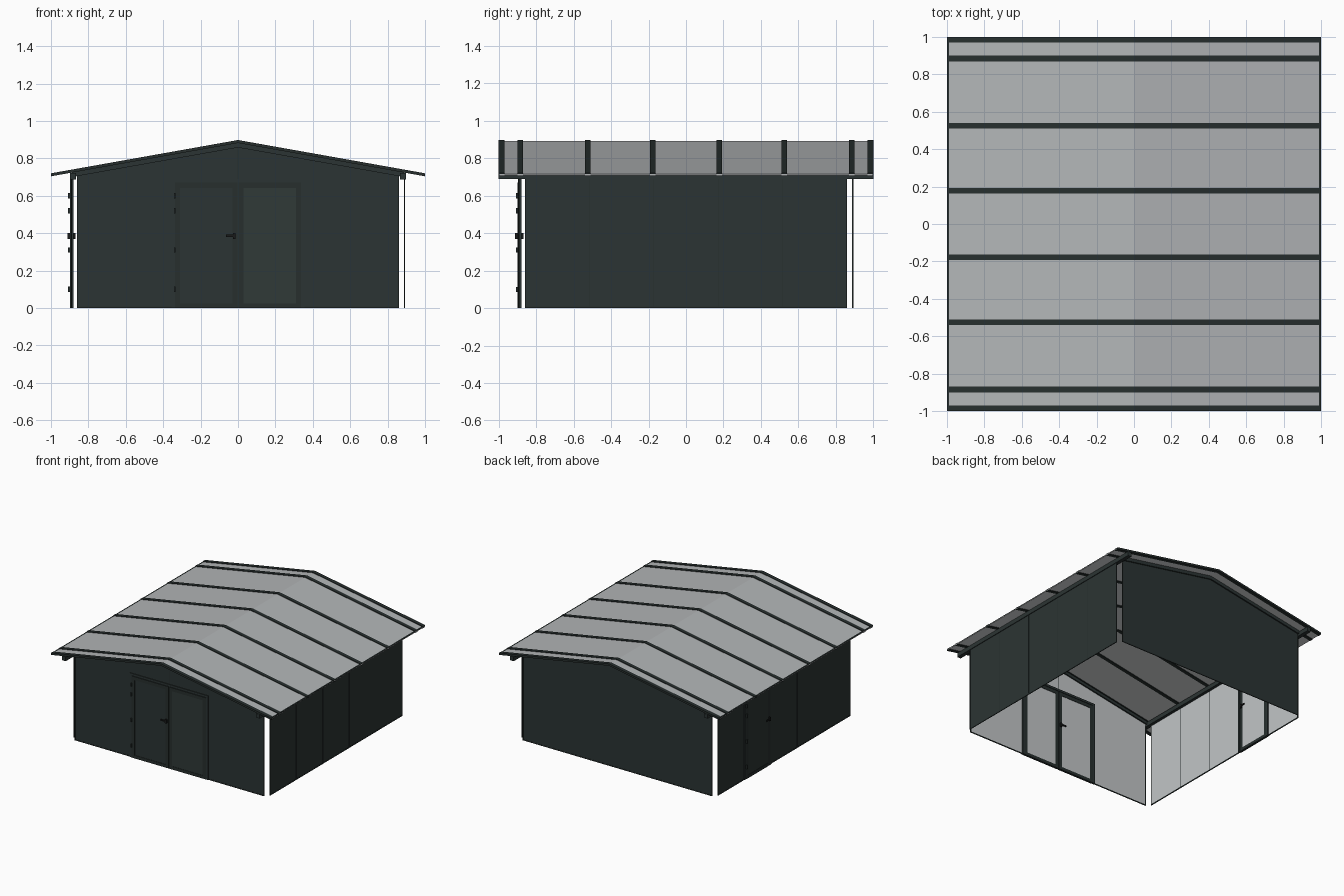
import bpy, bmesh
from math import radians
from mathutils import Matrix

cube = bpy.data.objects.get("Cube")
if cube:
    bpy.data.objects.remove(cube, do_unlink=True)


def material(name, r, g, b):
    m = bpy.data.materials.new(name)
    m.use_nodes = True
    m.diffuse_color = (r, g, b, 1)
    m.node_tree.nodes["Principled BSDF"].inputs["Base Color"].default_value = (r, g, b, 1)
    return m


WALL = material("wall dark green", .024, .034, .033)
TRIM = material("trim deep green", .02, .028, .027)
PANE = material("pane green grey", .029, .041, .039)
METAL = material("hardware black", .009, .01, .01)
INSIDE = material("interior light grey", .54, .56, .57)
ROOF = material("roof light grey", .45, .465, .475)
ROOF_IN = material("roof underside pale", .7, .72, .73)

WALL_AT = -.89      # local wall plane, turned about z for each side
HALF = .86          # half length of every wall
EAVE = .69
SLOPE = .178


def prisms(name, outlines, y0, y1, mats, angle=0, inner=None):
    """Extrude x-z outlines from y0 to y1; faces along `inner` take the second material."""
    bm = bmesh.new()
    for pts in outlines:
        near = [bm.verts.new((x, y0, z)) for x, z in pts]
        far = [bm.verts.new((x, y1, z)) for x, z in pts]
        bm.faces.new(near)
        bm.faces.new(far[::-1])
        for i in range(len(pts)):
            j = (i + 1) % len(pts)
            bm.faces.new((near[j], near[i], far[i], far[j]))
    bmesh.ops.recalc_face_normals(bm, faces=bm.faces)
    bm.normal_update()
    if inner:
        for f in bm.faces:
            n = f.normal
            f.material_index = int(n.x * inner[0] + n.y * inner[1] + n.z * inner[2] > .7)
    bm.transform(Matrix.Rotation(radians(angle), 4, 'Z'))
    mesh = bpy.data.meshes.new(name)
    bm.to_mesh(mesh)
    bm.free()
    for m in mats:
        mesh.materials.append(m)
    ob = bpy.data.objects.new(name, mesh)
    bpy.context.collection.objects.link(ob)


def rect(x0, x1, z0, z1):
    return [(x0, z0), (x1, z0), (x1, z1), (x0, z1)]


def plate(name, outline, depth, mats, angle):
    """Panel centred on the wall plane, second material on the room side."""
    prisms(name, [outline], WALL_AT - depth / 2, WALL_AT + depth / 2,
           mats, angle, (0, 1, 0))


def chevron(name, half, top, thick, y0, y1, mats):
    """Two roof slopes meeting at the ridge."""
    end = top - SLOPE * half
    sides = [[(0, top), (s * half, end), (s * half, end - thick), (0, top - thick)]
             for s in (-1, 1)]
    prisms(name, sides, y0, y1, mats, inner=(0, 0, -1) if len(mats) > 1 else None)


def door_leaf(name, x0, x1, angle, mats):
    """Leaf with four dark rails around a panel."""
    r, top = .028, .67
    plate(name + "_panel", rect(x0 + r, x1 - r, .025, top - r), .012, mats, angle)
    rails = [rect(x0, x0 + r, 0, top), rect(x1 - r, x1, 0, top),
             rect(x0 + r, x1 - r, 0, .025), rect(x0 + r, x1 - r, top - r, top)]
    prisms(name + "_rails", rails, WALL_AT - .009, WALL_AT + .009, [TRIM], angle)


def door_frame(name, x0, x1, angle):
    w = .018
    bars = [rect(x0, x0 + w, 0, EAVE), rect(x1 - w, x1, 0, EAVE),
            rect(x0 + w, x1 - w, EAVE - w, EAVE)]
    prisms(name, bars, WALL_AT - .007, WALL_AT + .011, [WALL], angle)


def hardware(name, handle_x, lever, hinge_x, angle):
    """Lever handles on both faces and hinges on the outside."""
    spindle = rect(handle_x - .007, handle_x + .007, .37, .40)
    prisms(name + "_spindle", [spindle], WALL_AT - .022, WALL_AT + .022, [METAL], angle)
    bar = rect(min(handle_x, handle_x + lever), max(handle_x, handle_x + lever), .38, .392)
    for side, y in (("outer", -.022), ("inner", .016)):
        prisms(f"{name}_{side}_lever", [bar], WALL_AT + y, WALL_AT + y + .006, [METAL], angle)
    hinges = [rect(hinge_x - .004, hinge_x + .004, z - .014, z + .014)
              for z in (.1, .31, .52, .6)]
    prisms(name + "_hinges", hinges, WALL_AT - .018, WALL_AT - .005, [TRIM], angle)


# Gable walls, front and back
shoulder = .865 - SLOPE * HALF
gable = [(-HALF, 0), (HALF, 0), (HALF, shoulder), (0, .865), (-HALF, shoulder)]
for name, angle in (("front_wall", 0), ("back_wall", 180)):
    plate(name, gable, .003, [WALL, INSIDE], angle)

# Side walls with the seams of five equal panels
step = 2 * HALF / 5
for name, angle in (("left_wall", 90), ("right_wall", 270)):
    plate(name, rect(-HALF, HALF, 0, EAVE), .003, [WALL, INSIDE], angle)
    seams = [rect(-HALF + i * step - .002, -HALF + i * step + .002, 0, EAVE)
             for i in range(1, 5)]
    prisms(name + "_seams", seams, WALL_AT - .0025, WALL_AT + .0025, [TRIM], angle)

# Base rails and corner edges round every wall
for name, angle in (("front", 0), ("left", 90), ("back", 180), ("right", 270)):
    edges = [rect(-HALF, HALF, 0, .008), rect(-HALF, -HALF + .006, .008, EAVE),
             rect(HALF - .006, HALF, .008, EAVE)]
    prisms(name + "_edging", edges, WALL_AT - .003, WALL_AT + .003, [TRIM], angle)

# Front double door, one solid leaf and one glazed leaf
door_frame("front_door_frame", -.355, .355, 0)
door_leaf("front_solid_leaf", -.337, -.002, 0, [WALL, INSIDE])
door_leaf("front_glazed_leaf", .002, .337, 0, [PANE, INSIDE])
hardware("front_door", -.02, -.045, -.337, 0)
prisms("gable_seam", [rect(-.002, .002, EAVE, .862)], WALL_AT - .0025, WALL_AT + .0025, [TRIM])

# Single door in the side wall
door_frame("side_door_frame", -1.5 * step, -.5 * step, 270)
door_leaf("side_door_leaf", -1.5 * step + .018, -.5 * step - .018, 270, [WALL, INSIDE])
hardware("side_door", -.5 * step - .035, -.045, -1.5 * step + .018, 270)

# Roof sheet, battens and gable boards
chevron("roof_sheet", 1, .893, .007, -.995, .995, [ROOF, ROOF_IN])
for i, y in enumerate((-.985, -.885, -.525, -.177, .177, .525, .885, .985)):
    chevron(f"roof_batten_{i + 1}", 1, .898, .016, y - .015, y + .015, [TRIM])
for name, y in (("front", WALL_AT), ("back", -WALL_AT)):
    chevron(name + "_gable_board", .89, .884, .026, y - .012, y + .012, [WALL])

# Eave beams running the full roof length
for name, s in (("left", 1), ("right", -1)):
    prisms(name + "_eave_beam", [rect(s * .865, s * .897, .688, .722)], -1, 1, [WALL])
    prisms(name + "_roof_edge", [rect(s * .985, s, .711, .717)], -1, 1, [TRIM])
